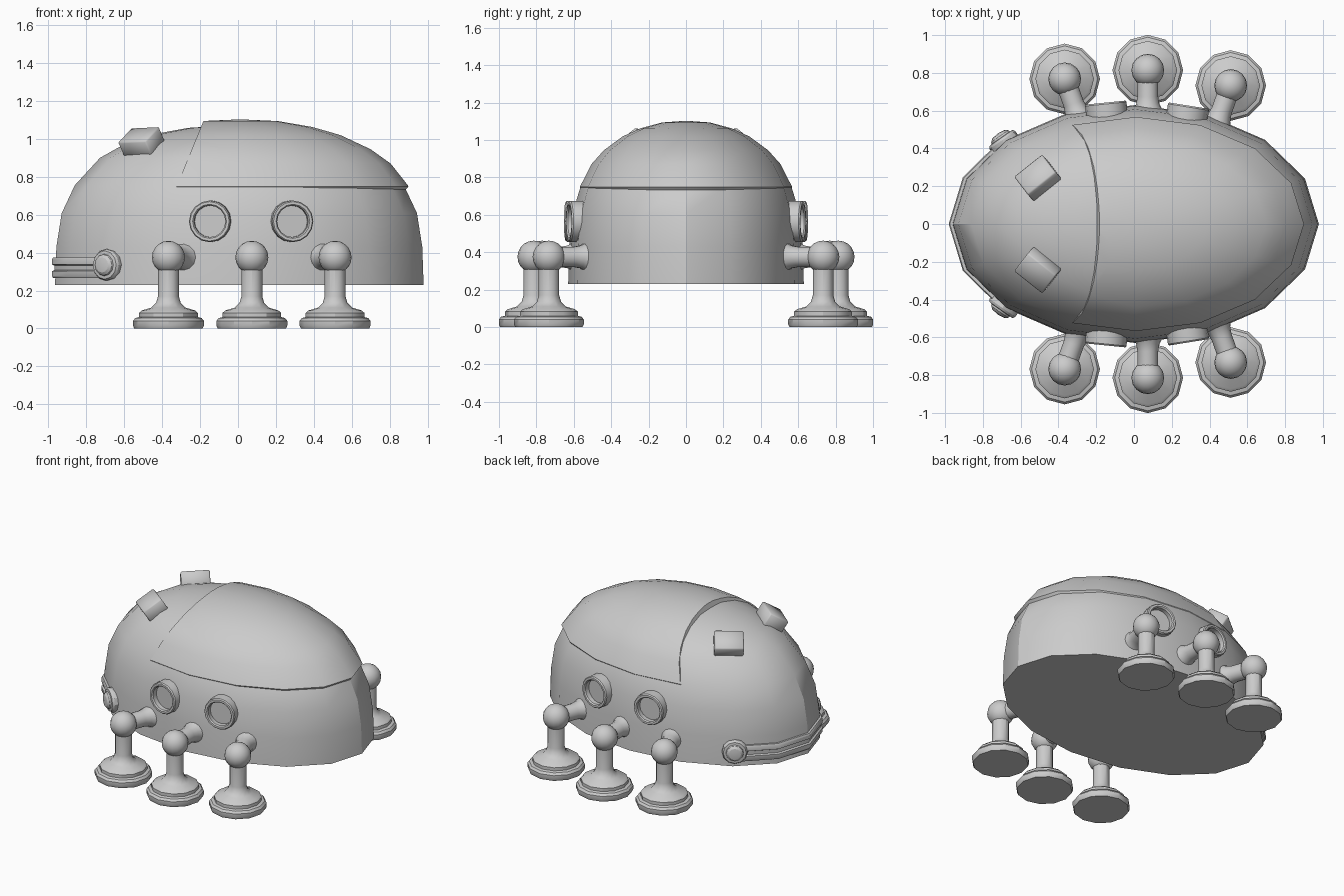
import bpy, bmesh
from math import cos, sin, pi, radians
from mathutils import Vector, Matrix

if "Cube" in bpy.data.objects:
    bpy.data.objects.remove(bpy.data.objects["Cube"])


def finish(bm, name, angle=30):
    bmesh.ops.recalc_face_normals(bm, faces=bm.faces)
    me = bpy.data.meshes.new(name)
    bm.to_mesh(me)
    bm.free()
    ob = bpy.data.objects.new(name, me)
    bpy.context.collection.objects.link(ob)
    bpy.ops.object.select_all(action='DESELECT')
    ob.select_set(True)
    bpy.context.view_layer.objects.active = ob
    bpy.ops.object.shade_smooth_by_angle(angle=radians(angle))
    return ob


def lathe(profile, segs, matrix=Matrix(), sy=1.0):
    """Revolve (radius, height) points around z; ends are closed."""
    bm = bmesh.new()
    rings = []
    for r, z in profile:
        if r == 0:
            rings.append([bm.verts.new((0, 0, z))] * segs)
        else:
            rings.append([bm.verts.new((r * cos(2 * pi * i / segs), sy * r * sin(2 * pi * i / segs), z))
                          for i in range(segs)])
    for a, b in zip(rings, rings[1:]):
        for i in range(segs):
            j = (i + 1) % segs
            bm.faces.new(list(dict.fromkeys((a[i], a[j], b[j], b[i]))))
    for (r, _), ring in ((profile[0], rings[0]), (profile[-1], rings[-1])):
        if r > 0:
            bm.faces.new(ring)
    bm.transform(matrix)
    return bm


def aim(loc, direction):
    return Matrix.Translation(loc) @ Vector(direction).to_track_quat('Z', 'Y').to_matrix().to_4x4()


# main oval body
body = [(.972, .23), (.965, .43), (.937, .608), (.868, .755), (.735, .9),
        (.61, .97), (.45, 1.025), (.27, 1.058), (0, 1.075)]
finish(lathe(body, 16, Matrix.Translation((.007, 0, 0)), .648), "body")

# raised rear wing cover, cut by a tilted plane at the front
cover = [(.86, .715), (.89, .75), (.795, .87), (.69, .945), (.53, 1.02),
         (.38, 1.063), (.2, 1.094), (0, 1.103)]
bm = lathe(cover, 16, Matrix.Translation((.01, 0, 0)), .637)
bmesh.ops.bisect_plane(bm, geom=bm.verts[:] + bm.edges[:] + bm.faces[:], plane_co=(-.18, 0, 1.1),
                       plane_no=(1, 0, -.41), clear_inner=True)
bmesh.ops.holes_fill(bm, edges=[e for e in bm.edges if e.is_boundary], sides=0)
finish(bm, "wing_cover")

# ribbed bumper wrapped around the nose, following the body facets
bm = bmesh.new()
section = [(-.03, .265), (.014, .265), (.02, .275), (.02, .302), (.008, .308), (.008, .332),
           (.02, .338), (.02, .365), (.014, .375), (-.03, .375)]
rows = []
for k in range(5):
    t = radians(135 + 22.5 * k)
    rows.append([bm.verts.new((.007 + (.968 + o) * cos(t), (.628 + o) * sin(t), z)) for o, z in section])
for a, b in zip(rows, rows[1:]):
    for i in range(len(section)):
        j = (i + 1) % len(section)
        bm.faces.new((a[i], a[j], b[j], b[i]))
bm.faces.new(rows[0])
bm.faces.new(rows[-1])
finish(bm, "nose_bumper")

foot = [(.18, 0), (.187, .015), (.187, .04), (.175, .055), (.155, .06), (.155, .082), (.14, .095),
        (.09, .11), (.065, .135), (.055, .17), (.055, .36)]
arm = [(.055, 0), (.055, .14), (.062, .18), (.08, .215), (.105, .25), (.105, .28)]
port = [(.11, -.1), (.11, .022), (.104, .03), (.09, .03), (.083, .022), (.083, -.01), (0, -.01)]
lamp = [(.083, -.06), (.083, .015), (.075, .028), (.058, .03), (.055, .04), (.04, .052), (0, .058)]

for s, side in ((-1, "right"), (1, "left")):
    # legs: stepped foot with stem, ball joint, flared arm
    for n, x, y, dx in (("front", -.367, .768, .36), ("middle", .073, .814, 0), ("rear", .512, .733, -.36)):
        finish(lathe(foot, 12, Matrix.Translation((x, s * y, 0))), f"{side}_{n}_foot")
        ball = bmesh.new()
        bmesh.ops.create_uvsphere(ball, u_segments=16, v_segments=10, radius=.087,
                                  matrix=Matrix.Translation((x, s * y, .375)))
        finish(ball, f"{side}_{n}_ball_joint")
        finish(lathe(arm, 14, aim((x, s * y, .375), (dx, -s, 0))), f"{side}_{n}_arm")
    # round side windows
    for n, x, tilt in (("front", -.147, -.1), ("rear", .285, .16)):
        y = .613 if n == "front" else .597
        finish(lathe(port, 16, aim((x, s * y, .565), (tilt, s, 0))), f"{side}_{n}_porthole")
    # head lamps
    finish(lathe(lamp, 12, aim((-.688, s * .432, .335), (-.57, s * .82, 0))), f"{side}_head_lamp")
    # slanted blocks on the head, lying on the surface
    n = Vector((-.36, s * .40, .843)).normalized()
    d = Vector((.79, s * .6, 0))
    d = (d - n * d.dot(n)).normalized()
    e = n.cross(d)
    rot = Matrix((d, e, n)).transposed().to_4x4()
    bm = bmesh.new()
    bmesh.ops.create_cube(bm, size=1, matrix=Matrix.Translation((-.505, s * .24, .975)) @ rot
                          @ Matrix.Diagonal((.19, .145, .115, 1)))
    bmesh.ops.bevel(bm, geom=bm.edges[:], offset=.008, segments=1, affect='EDGES')
    finish(bm, f"{side}_head_block", 50)
